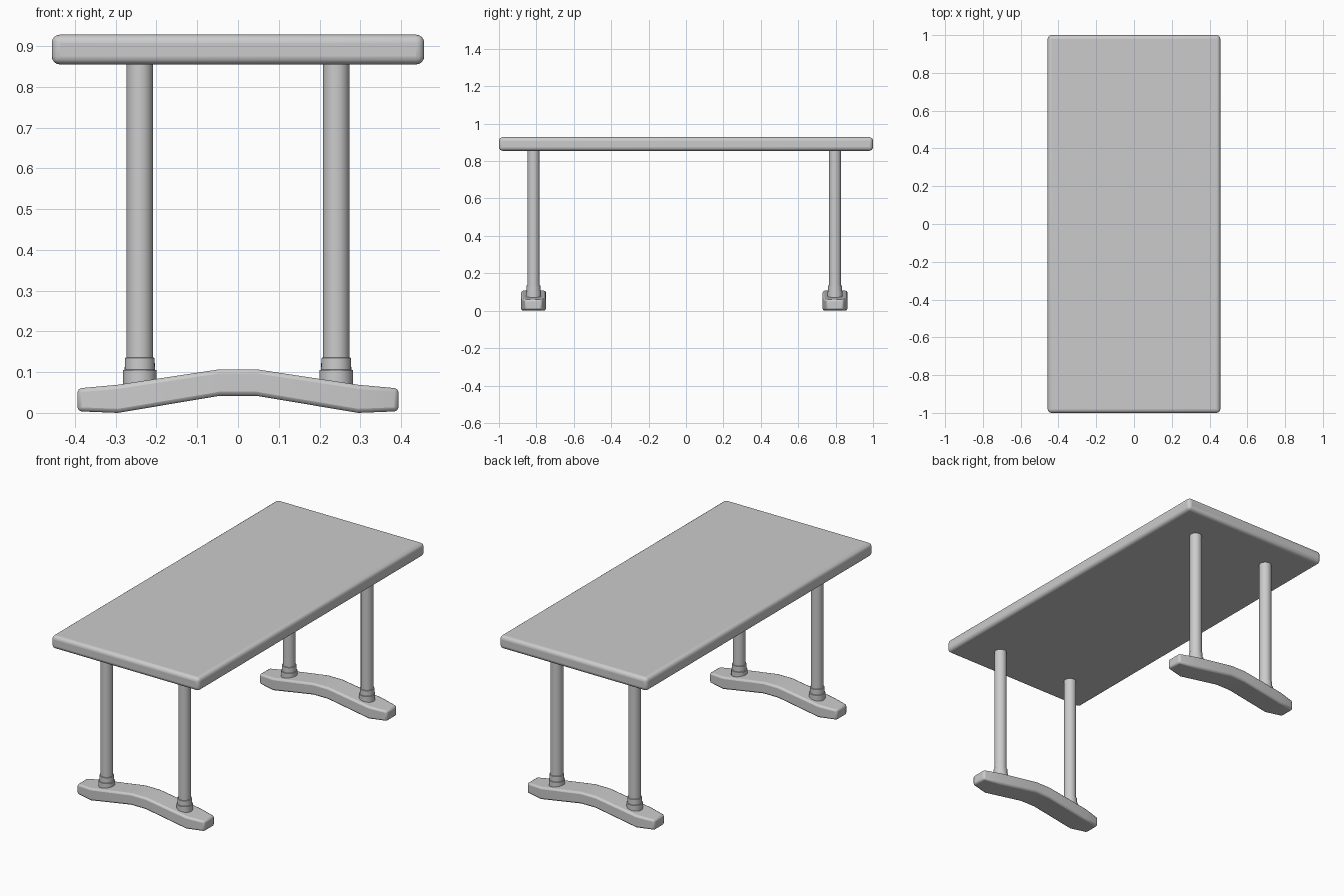
import bpy, bmesh, math

if "Cube" in bpy.data.objects:
    bpy.data.objects.remove(bpy.data.objects["Cube"])


def finish(name, bm, bevel=0.0, segments=3):
    bmesh.ops.recalc_face_normals(bm, faces=bm.faces[:])
    mesh = bpy.data.meshes.new(name)
    bm.to_mesh(mesh)
    bm.free()
    ob = bpy.data.objects.new(name, mesh)
    bpy.context.collection.objects.link(ob)
    bpy.ops.object.select_all(action='DESELECT')
    ob.select_set(True)
    bpy.context.view_layer.objects.active = ob
    if bevel:
        mod = ob.modifiers.new("rounded_edges", 'BEVEL')
        mod.width = bevel
        mod.segments = segments
        mod.limit_method = 'ANGLE'
        mod.angle_limit = math.radians(35)
    bpy.ops.object.shade_smooth_by_angle(angle=math.radians(32))
    return ob


def loft(bm, rings):
    # Closed skin through equal-sized rings, capped at both ends
    loops = [[bm.verts.new(p) for p in ring] for ring in rings]
    n = len(loops[0])
    for a, b in zip(loops, loops[1:]):
        for i in range(n):
            j = (i + 1) % n
            bm.faces.new((a[i], a[j], b[j], b[i]))
    bm.faces.new(loops[0])
    bm.faces.new(loops[-1])


def tabletop():
    bm = bmesh.new()
    bmesh.ops.create_cube(bm, size=1)
    for v in bm.verts:
        v.co = (v.co.x * 0.914, v.co.y * 2, 0.8915 + v.co.z * 0.073)
    finish("tabletop", bm, 0.02, 4)


def leg(name, x, y):
    # Turned tube with a two-step collar at the bottom
    profile = [(0.041, 0.05), (0.041, 0.105), (0.037, 0.106),
               (0.0365, 0.135), (0.0325, 0.136), (0.0325, 0.86)]
    n = 32
    bm = bmesh.new()
    loft(bm, [[(x + r * math.cos(2 * math.pi * i / n),
                y + r * math.sin(2 * math.pi * i / n), z) for i in range(n)]
              for r, z in profile])
    finish(name, bm)


def foot(name, y):
    # Arched bar: x, bottom, top, half width (mirrored in x)
    half = [(0.045, 0.042, 0.107, 0.066), (0.295, 0.0, 0.069, 0.066),
            (0.394, 0.004, 0.060, 0.045)]
    stations = [(-x, b, t, w) for x, b, t, w in reversed(half)] + half
    bm = bmesh.new()
    loft(bm, [[(x, y - w, b), (x, y + w, b), (x, y + w, t), (x, y - w, t)]
              for x, b, t, w in stations])
    finish(name, bm, 0.01, 2)


tabletop()
for end, y in (("front", -0.815), ("back", 0.797)):
    foot(end + "_foot", y)
    for side, x in (("left", -0.241), ("right", 0.241)):
        leg(f"{end}_{side}_leg", x, y)
